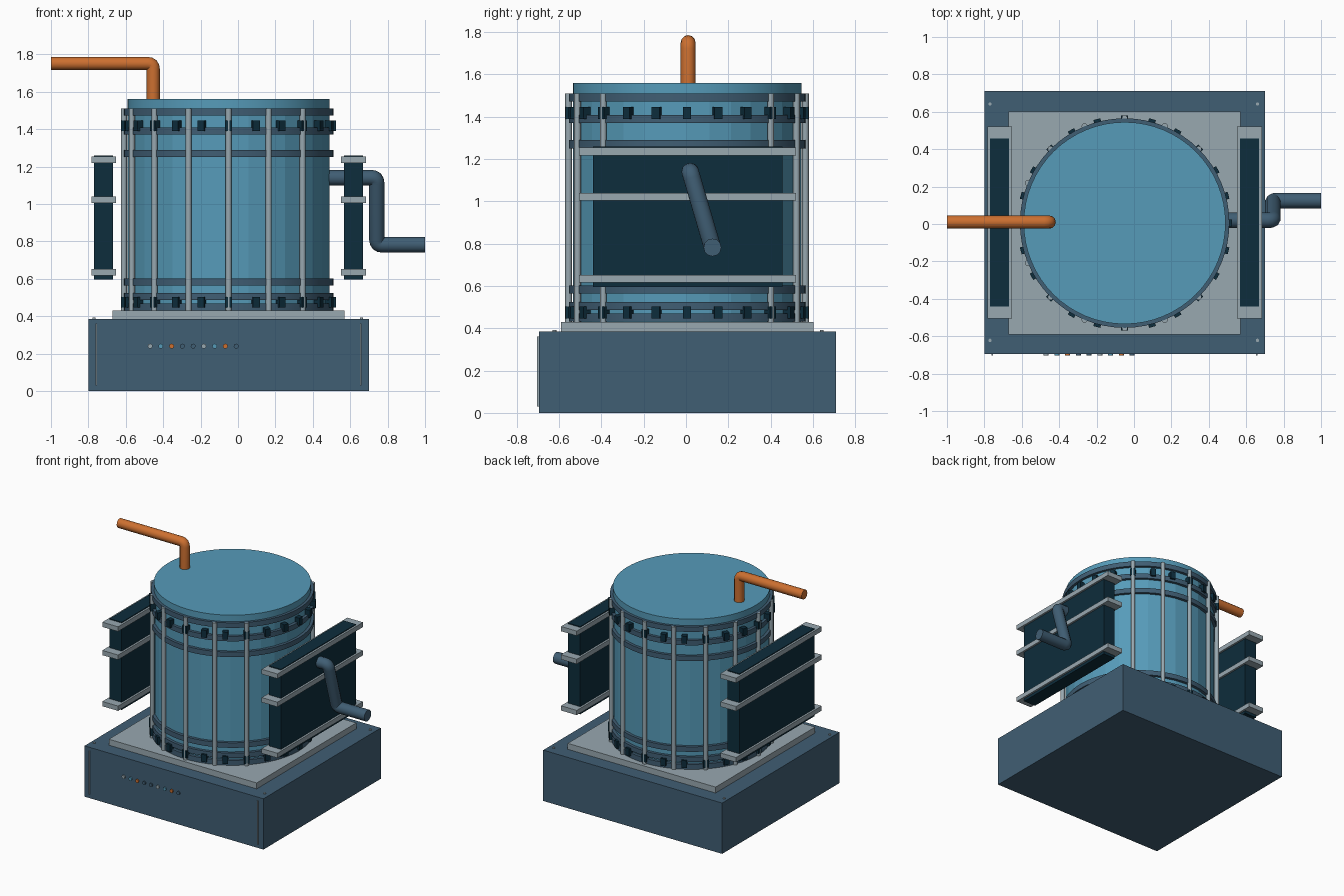
import bpy
from math import sin, cos, radians, pi
from mathutils import Vector

cube = bpy.data.objects.get("Cube")
if cube:
    bpy.data.objects.remove(cube, do_unlink=True)


def material(name, rgb):
    m = bpy.data.materials.new(name)
    m.use_nodes = True
    m.diffuse_color = (*rgb, 1)
    m.node_tree.nodes["Principled BSDF"].inputs["Base Color"].default_value = (*rgb, 1)
    return m


BLUE = material("light blue", (0.093, 0.328, 0.485))
SLATE = material("slate blue", (0.051, 0.112, 0.174))
GREY = material("light grey", (0.314, 0.392, 0.434))
DARK = material("dark teal", (0.004, 0.026, 0.045))
ORANGE = material("copper orange", (0.61, 0.162, 0.03))

CX, CY = -0.05, 0.005      # tank axis


def finish(name, mat, smooth=False):
    ob = bpy.context.object
    ob.name = name
    ob.data.materials.append(mat)
    if smooth:
        bpy.ops.object.shade_smooth_by_angle(angle=radians(35))
    return ob


def box(name, mat, xs, ys, zs, turn=0):
    bpy.ops.mesh.primitive_cube_add(size=1, location=[sum(r) / 2 for r in (xs, ys, zs)])
    ob = finish(name, mat)
    for v in ob.data.vertices:
        v.co = [c * (r[1] - r[0]) for c, r in zip(v.co, (xs, ys, zs))]
    ob.rotation_euler.z = turn
    return ob


def post(name, mat, x, y, z0, z1, radius, sides=32, smooth=True):
    bpy.ops.mesh.primitive_cylinder_add(vertices=sides, radius=radius, depth=z1 - z0,
                                        location=(x, y, (z0 + z1) / 2))
    return finish(name, mat, smooth)


def pipe(name, mat, points, radius, bend=0.03):
    # Round each inner corner of the path with a short quadratic bend
    pts = [Vector(p) for p in points]
    path = [pts[0]]
    for a, b, c in zip(pts, pts[1:], pts[2:]):
        start = b + (a - b).normalized() * bend
        end = b + (c - b).normalized() * bend
        for i in range(5):
            t = i / 4
            path.append(start * (1 - t) ** 2 + b * 2 * t * (1 - t) + end * t ** 2)
    path.append(pts[-1])
    curve = bpy.data.curves.new(name, 'CURVE')
    curve.dimensions = '3D'
    curve.bevel_depth = radius
    curve.bevel_resolution = 4
    curve.use_fill_caps = True
    spline = curve.splines.new('POLY')
    spline.points.add(len(path) - 1)
    for p, co in zip(spline.points, path):
        p.co = (*co, 1)
    ob = bpy.data.objects.new(name, curve)
    bpy.context.collection.objects.link(ob)
    bpy.ops.object.select_all(action='DESELECT')
    ob.select_set(True)
    bpy.context.view_layer.objects.active = ob
    bpy.ops.object.convert(target='MESH')
    finish(name, mat, True)


# Base and mounting plate
box("base", SLATE, (-0.8, 0.7), (-0.695, 0.71), (0, 0.385))
box("mounting_plate", GREY, (-0.67, 0.57), (-0.59, 0.602), (0.385, 0.43))

# Tank body and lid
post("tank_body", BLUE, CX, CY, 0.43, 1.5, 0.54, smooth=False)
post("tank_lid", BLUE, CX, CY, 1.5, 1.56, 0.54, 64)

# Hoops around the tank
for z in (0.45, 0.505, 0.583, 1.27, 1.39, 1.492):
    post("hoop", SLATE, CX, CY, z - 0.019, z + 0.019, 0.56, 64)

# Upright rods, left out where the side pipe enters
for i in range(2, 15):
    a = i * pi / 8
    post("rod", GREY, CX + 0.56 * cos(a), CY + 0.56 * sin(a), 0.43, 1.51, 0.016, 12)

# Two rows of clamps
for z in (0.475, 1.418):
    for i in range(24):
        a = i * pi / 12
        x, y = CX + 0.555 * cos(a), CY + 0.555 * sin(a)
        box("clamp", DARK, (x - 0.02, x + 0.02), (y - 0.019, y + 0.019),
            (z - 0.028, z + 0.028), a)

# Side radiators with their rails
for side in (-1, 1):
    x = CX + side * 0.668
    box("radiator_panel", DARK, (x - 0.051, x + 0.051), (-0.44, 0.457), (0.595, 1.26))
    for z in (0.635, 1.022, 1.236):
        box("radiator_rail", GREY, (x - 0.066, x + 0.066), (-0.505, 0.52),
            (z - 0.018, z + 0.018))

# Pipes
pipe("outlet_pipe", ORANGE, [(-0.453, 0.01, 1.5), (-0.453, 0.01, 1.751), (-1, 0.01, 1.751)], 0.035)
pipe("side_pipe", SLATE, [(0.4, 0.02, 1.14), (0.742, 0.02, 1.14),
                          (0.742, 0.125, 0.782), (1, 0.125, 0.782)], 0.042)

# Front trim strips and corner bolts
for x in (-0.757, 0.655):
    box("trim_strip", GREY, (x - 0.004, x + 0.004), (-0.704, -0.69), (0.03, 0.36))
for x in (-0.77, 0.66):
    for y in (-0.622, 0.642):
        post("corner_bolt", GREY, x, y, 0.38, 0.392, 0.009, 12)

# Row of indicator lamps
lamps = (GREY, BLUE, ORANGE, SLATE, SLATE, GREY, BLUE, ORANGE, SLATE)
for i, mat in enumerate(lamps):
    bpy.ops.mesh.primitive_cylinder_add(vertices=12, radius=0.013, depth=0.014,
                                        location=(-0.47 + i * 0.0575, -0.697, 0.24),
                                        rotation=(pi / 2, 0, 0))
    finish("indicator_lamp", mat, True)
